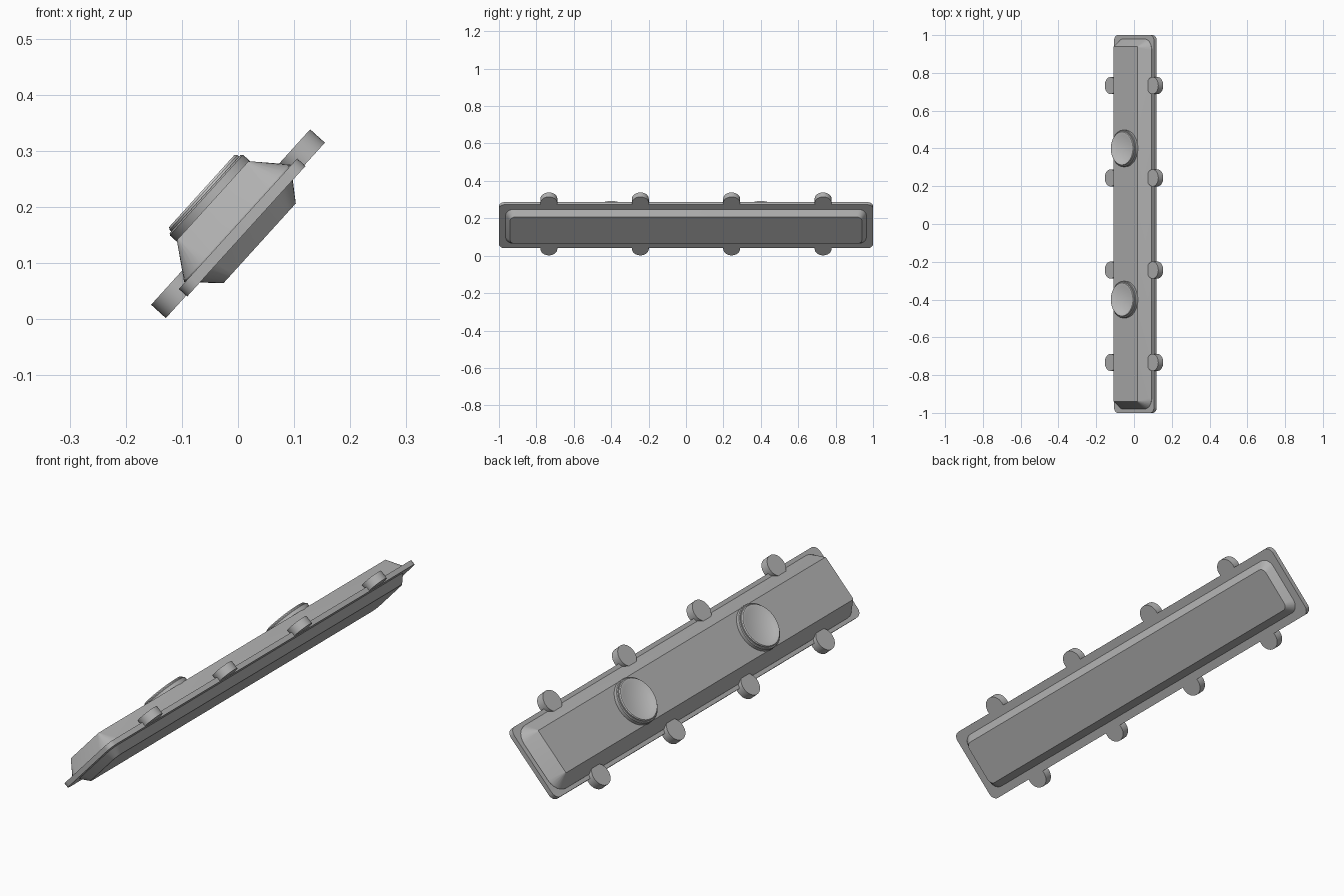
import bpy, bmesh, math
from mathutils import Matrix

if "Cube" in bpy.data.objects:
    bpy.data.objects.remove(bpy.data.objects["Cube"])

# Everything is built flat (u, y, n), then tilted about the y axis
TILT = Matrix.Translation((0, 0, 0.17)) @ Matrix.Rotation(math.radians(-47.8), 4, 'Y')


def grey(name, v):
    mat = bpy.data.materials.new(name)
    mat.diffuse_color = (v, v, v, 1)
    mat.use_nodes = True
    mat.node_tree.nodes["Principled BSDF"].inputs["Base Color"].default_value = mat.diffuse_color
    return mat


DARK = grey("dark_grey", 0.45)
LIGHT = grey("light_grey", 0.70)


def rounded_rect(hx, hy, r, n, seg=6):
    pts = []
    for k, (sx, sy) in enumerate(((1, 1), (-1, 1), (-1, -1), (1, -1))):
        for i in range(seg + 1):
            a = math.pi / 2 * (k + i / seg)
            pts.append((sx * (hx - r) + r * math.cos(a),
                        sy * (hy - r) + r * math.sin(a), n))
    return pts


def circle(r, n, cu, cy, seg=40):
    return [(cu + r * math.cos(2 * math.pi * i / seg),
             cy + r * math.sin(2 * math.pi * i / seg), n) for i in range(seg)]


def loft(name, rings, mat=DARK):
    """Skin a stack of matching rings and cap both ends."""
    bm = bmesh.new()
    loops = [[bm.verts.new(p) for p in ring] for ring in rings]
    for a, b in zip(loops, loops[1:]):
        for i in range(len(a)):
            j = (i + 1) % len(a)
            bm.faces.new((a[i], a[j], b[j], b[i]))
    bm.faces.new(loops[0][::-1])
    bm.faces.new(loops[-1])
    bmesh.ops.recalc_face_normals(bm, faces=bm.faces)
    for f in bm.faces:
        f.smooth = True
    me = bpy.data.meshes.new(name)
    bm.to_mesh(me)
    bm.free()
    me.transform(TILT)
    me.set_sharp_from_angle(angle=math.radians(30))
    me.materials.append(mat)
    ob = bpy.data.objects.new(name, me)
    bpy.context.collection.objects.link(ob)
    return ob


# Flange plate
loft("flange_plate", [rounded_rect(0.157, 1.0, 0.03, n) for n in (-0.02, 0.0)])

# Upper housing: round corners at the base, sharp at the top
loft("upper_housing", [rounded_rect(0.141, 0.98, 0.06, -0.005),
                       rounded_rect(0.141, 0.98, 0.06, 0.002),
                       rounded_rect(0.095, 0.94, 0.004, 0.061)])

# Lower housing
loft("lower_housing", [rounded_rect(0.096, 0.94, 0.025, -0.052),
                       rounded_rect(0.125, 0.966, 0.045, -0.018),
                       rounded_rect(0.125, 0.966, 0.045, -0.012)])

# Round mounting lugs along both long edges
for side, u in (("lower", -0.166), ("upper", 0.166)):
    for k, y in enumerate((-0.733, -0.244, 0.244, 0.733)):
        loft(f"{side}_lug_{k + 1}",
             [circle(0.045, n, u, y, 32) for n in (-0.0177, 0.0177)])

# Round buttons: dark base ring, lighter raised rim with recessed centre
BASE = ((0.097, 0.055), (0.097, 0.076), (0.094, 0.079), (0.088, 0.079))
CAP = ((0.090, 0.076), (0.090, 0.083), (0.087, 0.087), (0.080, 0.087), (0.068, 0.082))
for k, y in enumerate((-0.4, 0.4)):
    loft(f"button_base_{k + 1}", [circle(r, n, 0, y, 48) for r, n in BASE])
    loft(f"button_cap_{k + 1}", [circle(r, n, 0, y, 48) for r, n in CAP], LIGHT)
